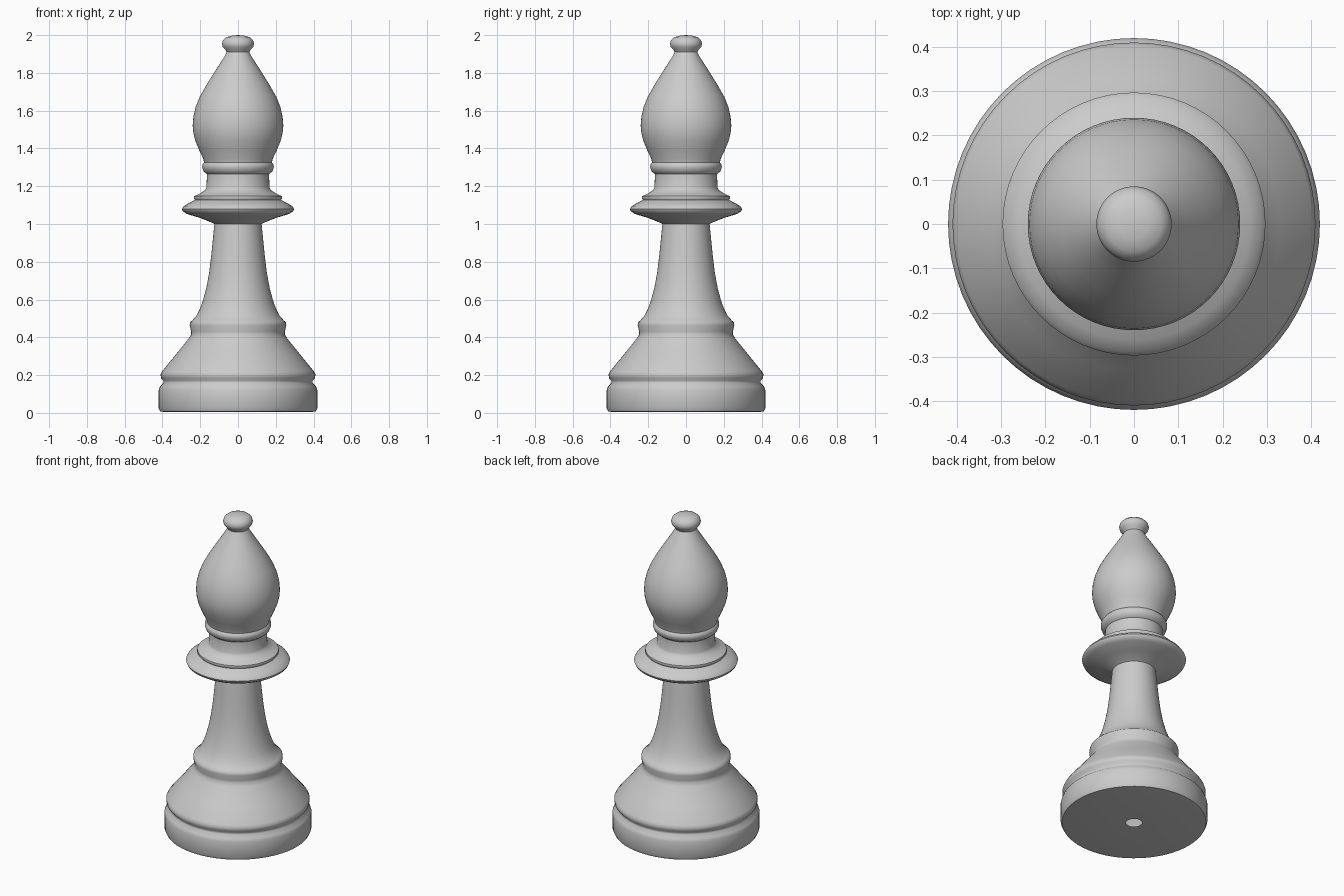
import bpy, math

SEGMENTS = 64


def lathe(name, profile, segments=SEGMENTS):
    """Revolve (radius, height) points about z; radius 0 makes a pole."""
    verts, rings, faces = [], [], []
    for r, z in profile:
        if r == 0:
            rings.append([len(verts)] * segments)
            verts.append((0, 0, z))
            continue
        rings.append(list(range(len(verts), len(verts) + segments)))
        for i in range(segments):
            a = 2 * math.pi * i / segments
            verts.append((r * math.cos(a), r * math.sin(a), z))
    for low, high in zip(rings, rings[1:]):
        for i in range(segments):
            j = (i + 1) % segments
            face = [low[i], low[j], high[j], high[i]]
            faces.append(list(dict.fromkeys(face)))
    mesh = bpy.data.meshes.new(name)
    mesh.from_pydata(verts, [], faces)
    obj = bpy.data.objects.new(name, mesh)
    bpy.context.collection.objects.link(obj)
    bpy.context.view_layer.objects.active = obj
    obj.select_set(True)
    bpy.ops.object.shade_smooth_by_angle(angle=math.radians(50))
    obj.select_set(False)
    return obj


# Underside with small open centre, plinth, groove and sloped foot
base = [(0.045, 0.005), (0.39, 0.005), (0.412, 0.008), (0.42, 0.025),
        (0.42, 0.12), (0.413, 0.14), (0.395, 0.158), (0.395, 0.17),
        (0.408, 0.185), (0.41, 0.205), (0.402, 0.22), (0.33, 0.308),
        (0.26, 0.395), (0.248, 0.415)]

# Lower ring and tapering stem
stem = [(0.248, 0.43), (0.256, 0.465), (0.254, 0.48), (0.242, 0.49),
        (0.22, 0.515), (0.202, 0.55), (0.187, 0.59), (0.168, 0.66),
        (0.153, 0.74), (0.142, 0.83), (0.133, 0.92), (0.125, 1.0)]

# Wide flange with stepped upper rim
collar = [(0.14, 1.008), (0.2, 1.032), (0.27, 1.053), (0.292, 1.067),
          (0.297, 1.08), (0.288, 1.094), (0.262, 1.11), (0.227, 1.127),
          (0.234, 1.137), (0.232, 1.147), (0.2, 1.162), (0.173, 1.18)]

# Neck and bead beneath the head
neck = [(0.166, 1.195), (0.165, 1.265), (0.182, 1.278), (0.19, 1.3),
        (0.188, 1.315), (0.179, 1.326)]

# Teardrop head
head = [(0.184, 1.345), (0.205, 1.39), (0.226, 1.44), (0.236, 1.48),
        (0.24, 1.52), (0.236, 1.57), (0.224, 1.62), (0.202, 1.675),
        (0.165, 1.74), (0.118, 1.815), (0.073, 1.885), (0.06, 1.91)]

# Rounded finial knob
knob = [(0.067, 1.922), (0.081, 1.938), (0.085, 1.955), (0.079, 1.974),
        (0.062, 1.989), (0.034, 1.997), (0, 2.0)]

lathe("chess_piece_body", base + stem + collar + neck + head + knob)
